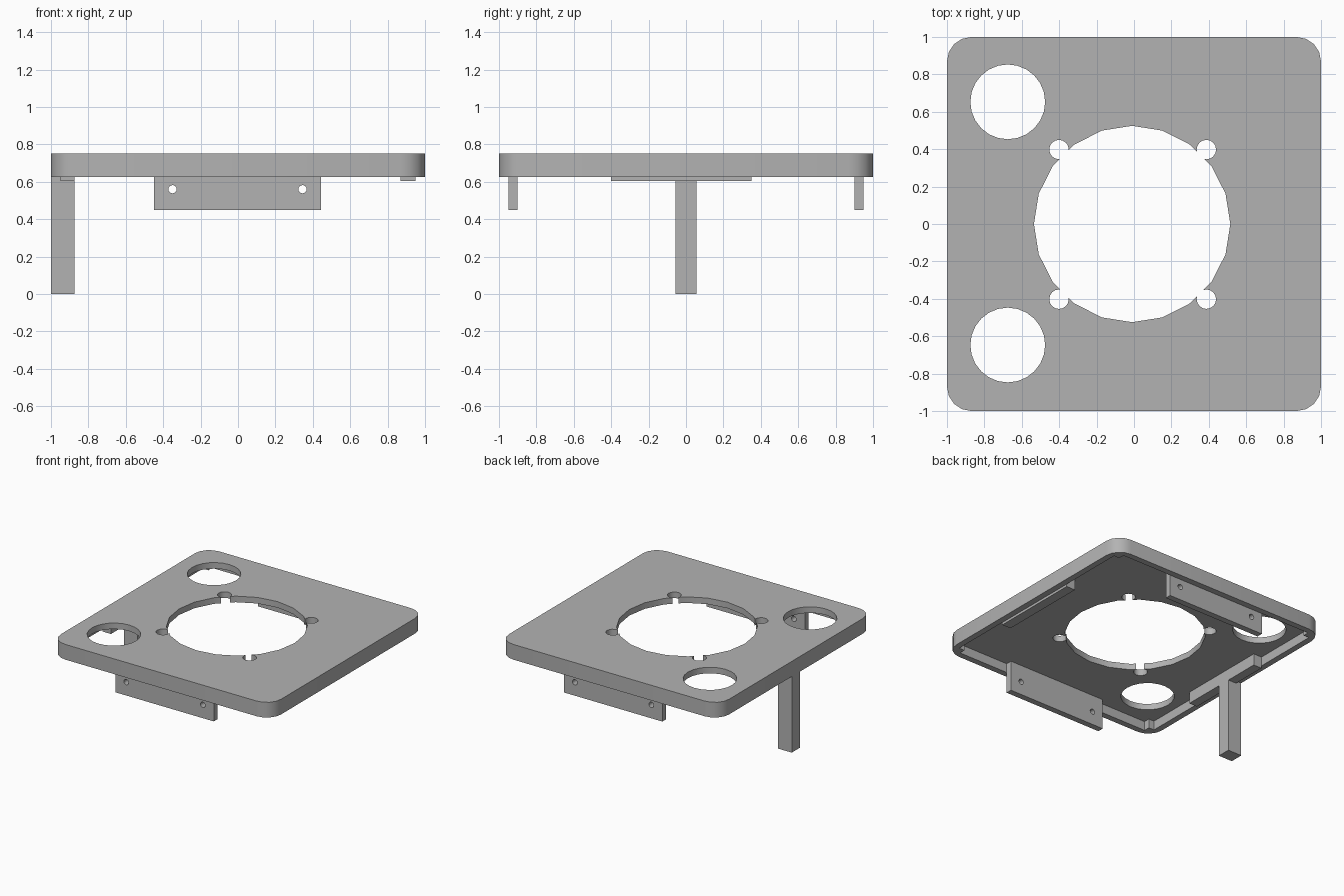
import bpy
import bmesh
from math import cos, sin, pi, radians
from mathutils import Matrix

old = bpy.data.objects.get("Cube")
if old:
    bpy.data.objects.remove(old, do_unlink=True)

grey = bpy.data.materials.new("plain_grey")
grey.use_nodes = True
colour = (0.45, 0.45, 0.45, 1)
grey.diffuse_color = colour
grey.node_tree.nodes["Principled BSDF"].inputs["Base Color"].default_value = colour

RIM, CEILING, TOP = 0.625, 0.70, 0.75


def prism(name, outline, low, high, turn=None):
    """Extrude a flat outline from low to high, optionally turned."""
    bm = bmesh.new()
    face = bm.faces.new([bm.verts.new((x, y, low)) for x, y in outline])
    made = bmesh.ops.extrude_face_region(bm, geom=[face])["geom"]
    moved = [v for v in made if isinstance(v, bmesh.types.BMVert)]
    bmesh.ops.translate(bm, verts=moved, vec=(0, 0, high - low))
    if turn:
        bm.transform(turn)
    bmesh.ops.recalc_face_normals(bm, faces=bm.faces)
    mesh = bpy.data.meshes.new(name)
    bm.to_mesh(mesh)
    bm.free()
    mesh.materials.append(grey)
    obj = bpy.data.objects.new(name, mesh)
    bpy.context.collection.objects.link(obj)
    return obj


def box(name, x0, x1, y0, y1, z0, z1):
    return prism(name, [(x0, y0), (x1, y0), (x1, y1), (x0, y1)], z0, z1)


def circle(x, y, radius, sides):
    return [(x + radius * cos(2 * pi * i / sides), y + radius * sin(2 * pi * i / sides))
            for i in range(sides)]


def cut(obj, cutter):
    cutter.hide_render = True
    mod = obj.modifiers.new("cut", "BOOLEAN")
    mod.operation = "DIFFERENCE"
    mod.solver = "EXACT"
    mod.object = cutter
    bpy.context.view_layer.objects.active = obj
    bpy.ops.object.modifier_apply(modifier=mod.name)
    bpy.data.objects.remove(cutter, do_unlink=True)


# Rounded square cover
r = 0.13
outline = []
for corner, (sx, sy) in enumerate([(1, 1), (-1, 1), (-1, -1), (1, -1)]):
    for i in range(5):
        a = pi / 2 * (corner + i / 4)
        outline.append((sx * (1 - r) + r * cos(a), sy * (1 - r) + r * sin(a)))
cover = prism("cover", outline, RIM, TOP)

# Hollow underside with a small square post left in each corner
w, s = 0.95, 0.90
hollow = []
for sx, sy in [(1, 1), (-1, 1), (-1, -1), (1, -1)]:
    step = [(sx * w, sy * s), (sx * s, sy * s), (sx * s, sy * w)]
    hollow += step if sx * sy > 0 else step[::-1]
cut(cover, prism("hollow_cutter", hollow, RIM - 0.1, CEILING))

# Central opening, side openings and screw holes
holes = [(-0.01, 0, 0.525, 20), (-0.675, 0.653, 0.20, 24), (-0.675, -0.647, 0.20, 24)]
holes += [(x, y, 0.052, 16) for x in (-0.401, 0.387) for y in (-0.402, 0.398)]
for hole in holes:
    cut(cover, prism("hole_cutter", circle(*hole), RIM - 0.1, TOP + 0.1))

# Drilled mounting tabs at front and back
upright = Matrix.Rotation(radians(90), 4, "X")
for name, y in (("front_tab", -0.95), ("back_tab", 0.90)):
    tab = box(name, -0.45, 0.445, y, y + 0.05, 0.45, CEILING)
    for x in (-0.35, 0.345):
        cut(tab, prism("screw_cutter", circle(x, 0.56, 0.022, 16),
                       -y - 0.1, -y + 0.1, upright))

# Low strips along the sides
box("left_strip", 0.87, 0.95, -0.40, 0.35, 0.605, CEILING)
box("right_strip", -0.95, -0.875, -0.40, 0.35, 0.605, CEILING)

# Single leg
box("leg", -1, -0.875, -0.055, 0.055, 0, RIM)

# Smooth the rounded corners only
bpy.ops.object.select_all(action="DESELECT")
cover.select_set(True)
bpy.context.view_layer.objects.active = cover
bpy.ops.object.shade_smooth_by_angle(angle=radians(30))
